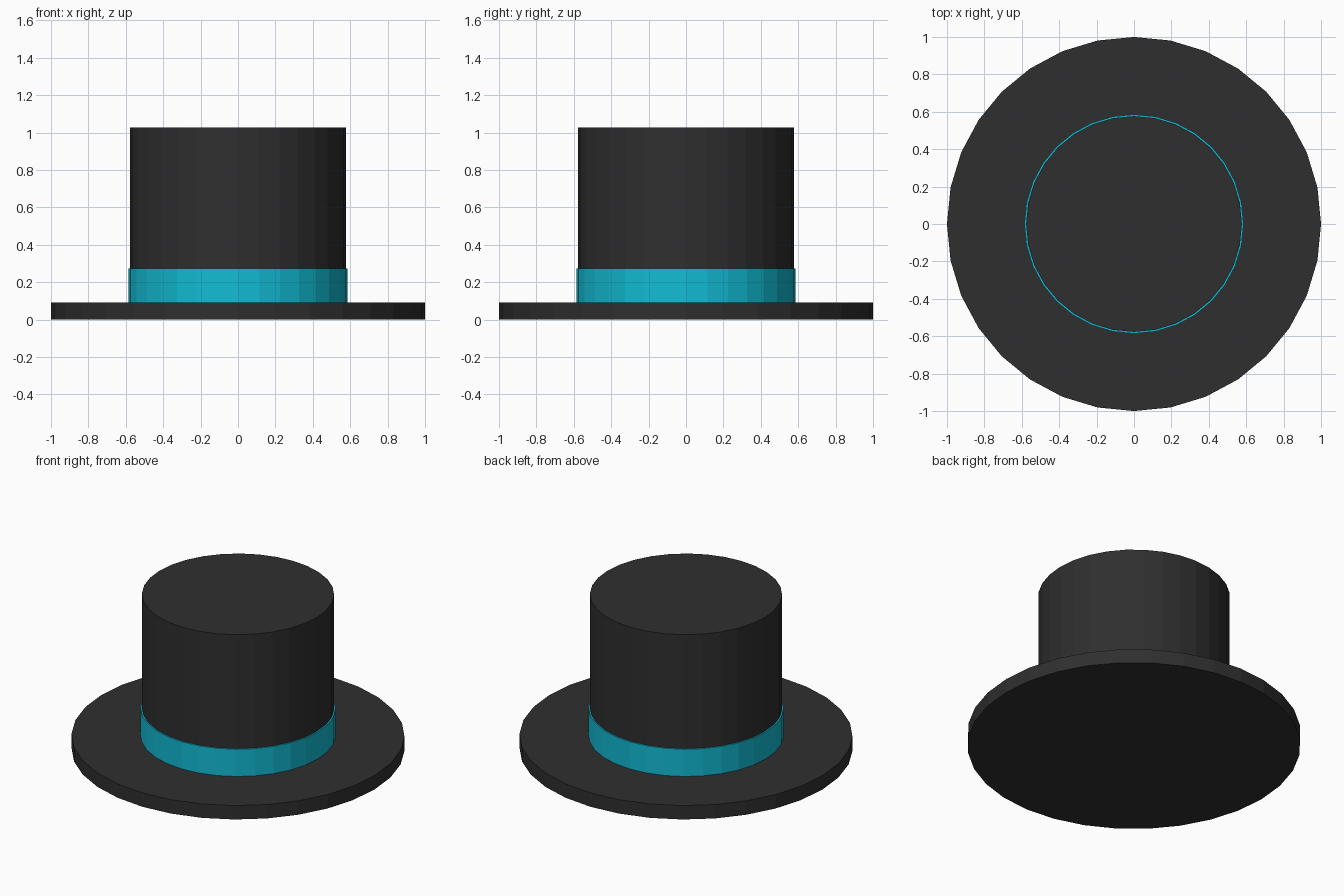
import bpy, bmesh, math

if "Cube" in bpy.data.objects:
    bpy.data.objects.remove(bpy.data.objects["Cube"])

SIDES = 32


def material(name, color):
    m = bpy.data.materials.new(name)
    m.diffuse_color = (*color, 1.0)
    m.use_nodes = True
    m.node_tree.nodes["Principled BSDF"].inputs["Base Color"].default_value = m.diffuse_color
    return m


black = material("black_felt", (0.028, 0.028, 0.028))
teal = material("teal_ribbon", (0.006, 0.5, 0.66))


def lathe(name, profile, mat, closed=False):
    """Revolve (radius, z) points about z; open profiles get end caps."""
    bm = bmesh.new()
    rings = [[bm.verts.new((r * math.cos(2 * math.pi * i / SIDES),
                            r * math.sin(2 * math.pi * i / SIDES), z))
              for i in range(SIDES)] for r, z in profile]
    pairs = list(zip(rings, rings[1:]))
    if closed:
        pairs.append((rings[-1], rings[0]))
    else:
        bm.faces.new(rings[0][::-1])
        bm.faces.new(rings[-1])
    for a, b in pairs:
        for i in range(SIDES):
            j = (i + 1) % SIDES
            bm.faces.new((a[i], a[j], b[j], b[i]))
    bmesh.ops.recalc_face_normals(bm, faces=bm.faces)
    me = bpy.data.meshes.new(name)
    bm.to_mesh(me)
    bm.free()
    me.materials.append(mat)
    ob = bpy.data.objects.new(name, me)
    bpy.context.collection.objects.link(ob)
    return ob


# Flat round brim
lathe("brim", [(1.0, 0.0), (1.0, 0.092)], black)
# Tall straight crown, seated on the brim
lathe("crown", [(0.577, 0.092), (0.577, 1.027)], black)
# Ribbon ring hugging the crown's base
lathe("hat_band", [(0.57, 0.092), (0.586, 0.092), (0.586, 0.272), (0.57, 0.272)],
      teal, closed=True)
